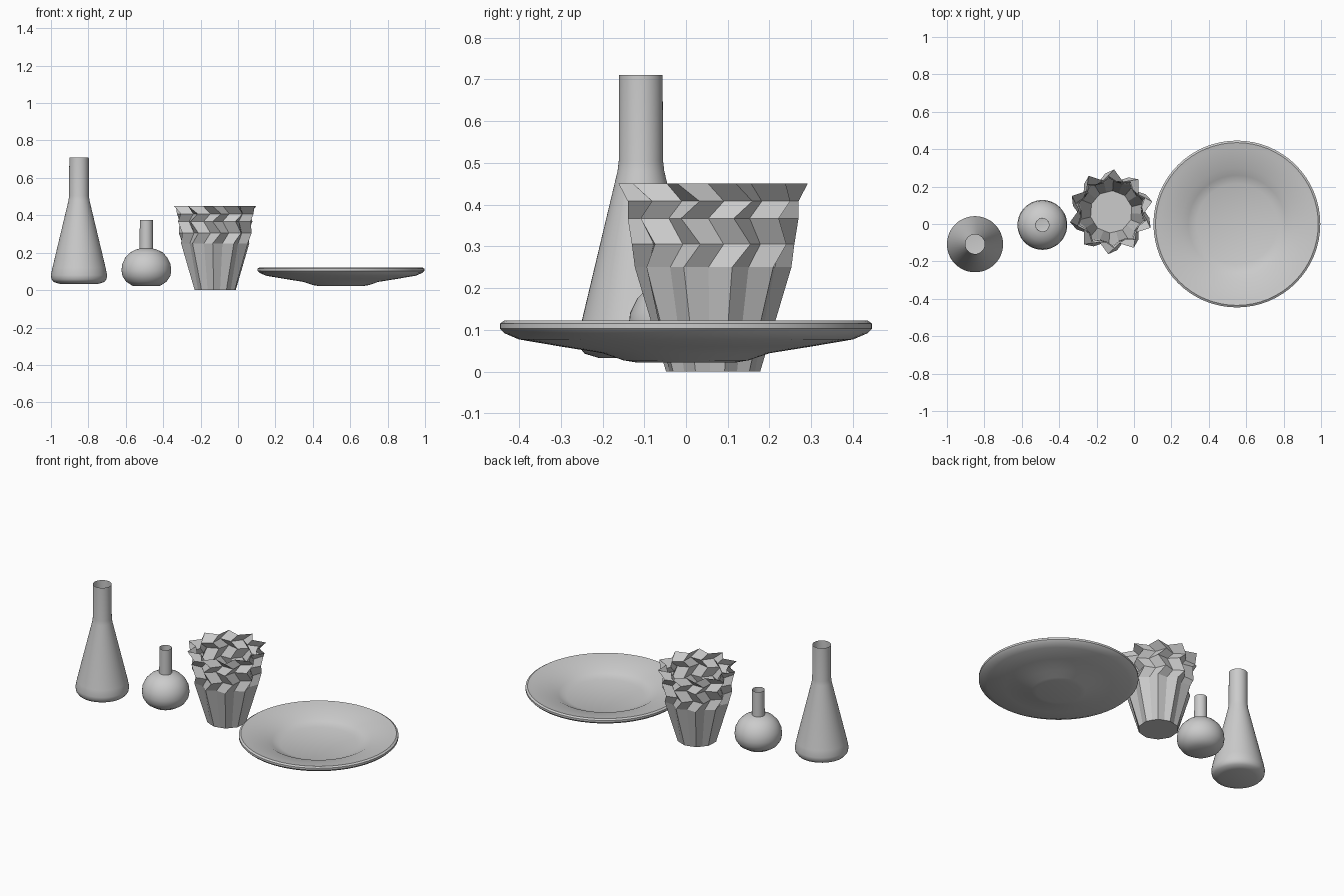
import bpy, bmesh
from math import sin, cos, pi, radians

if "Cube" in bpy.data.objects:
    bpy.data.objects.remove(bpy.data.objects["Cube"])


def finish(name, bm, loc, smooth):
    me = bpy.data.meshes.new(name)
    bm.to_mesh(me)
    bm.free()
    ob = bpy.data.objects.new(name, me)
    ob.location = loc
    bpy.context.collection.objects.link(ob)
    if smooth:
        bpy.ops.object.select_all(action='DESELECT')
        ob.select_set(True)
        bpy.context.view_layer.objects.active = ob
        bpy.ops.object.shade_smooth_by_angle(angle=radians(40))
    return ob


def skin(bm, rings, cap_start=True, cap_end=False):
    """Bridge equal-length rings of points, optionally capping the ends."""
    rows = [[bm.verts.new(p) for p in ring] for ring in rings]
    n = len(rows[0])
    for a, b in zip(rows, rows[1:]):
        for i in range(n):
            j = (i + 1) % n
            bm.faces.new((a[i], a[j], b[j], b[i]))
    if cap_start:
        bm.faces.new(rows[0][::-1])
    if cap_end:
        bm.faces.new(rows[-1])


def lathe(name, profile, loc, n=48, closed=False):
    bm = bmesh.new()
    rings = [[(r * cos(2 * pi * i / n), r * sin(2 * pi * i / n), z)
              for i in range(n)] for r, z in profile]
    skin(bm, rings, True, closed)
    return finish(name, bm, loc, True)


# Tall conical flask, open neck
lathe("conical_bottle",
      [(.102, .033), (.135, .043), (.147, .058), (.15, .08), (.142, .12), (.056, .48),
       (.053, .505), (.052, .71)], (-.85, -.108, 0))

# Small round bottle, open neck
lathe("round_bottle",
      [(.072, .022), (.108, .045), (.128, .075), (.133, .105), (.129, .14),
       (.112, .175), (.085, .203), (.055, .217), (.036, .222), (.035, .375)],
      (-.49, -.005, 0))

# Wide plate with sunken centre and rolled rim
lathe("plate",
      [(.12, .022), (.15, .027), (.2, .044), (.3, .06), (.4, .077), (.435, .092),
       (.446, .103), (.446, .115), (.435, .122), (.41, .117), (.3, .098),
       (.26, .076), (.215, .06)], (.55, 0, 0), n=64, closed=True)

# Folded pot: ten-pointed star rings, alternately twisted
TIPS = 10
STAR = [  # z, tip radius, valley radius, twist in degrees
    (0, .113, .108, 0), (.25, .188, .160, 0), (.305, .197, .160, 13),
    (.367, .205, .165, 0), (.408, .207, .165, 13), (.45, .227, .172, 0)]
bm = bmesh.new()
rings = []
for z, ro, ri, twist in STAR:
    ring = []
    for i in range(2 * TIPS):
        a = radians(14 + twist + 18 * i)
        r = ri if i % 2 else ro
        ring.append((r * cos(a), r * sin(a), z))
    rings.append(ring)
skin(bm, rings)
finish("folded_pot", bm, (-.122, .065, 0), False)
